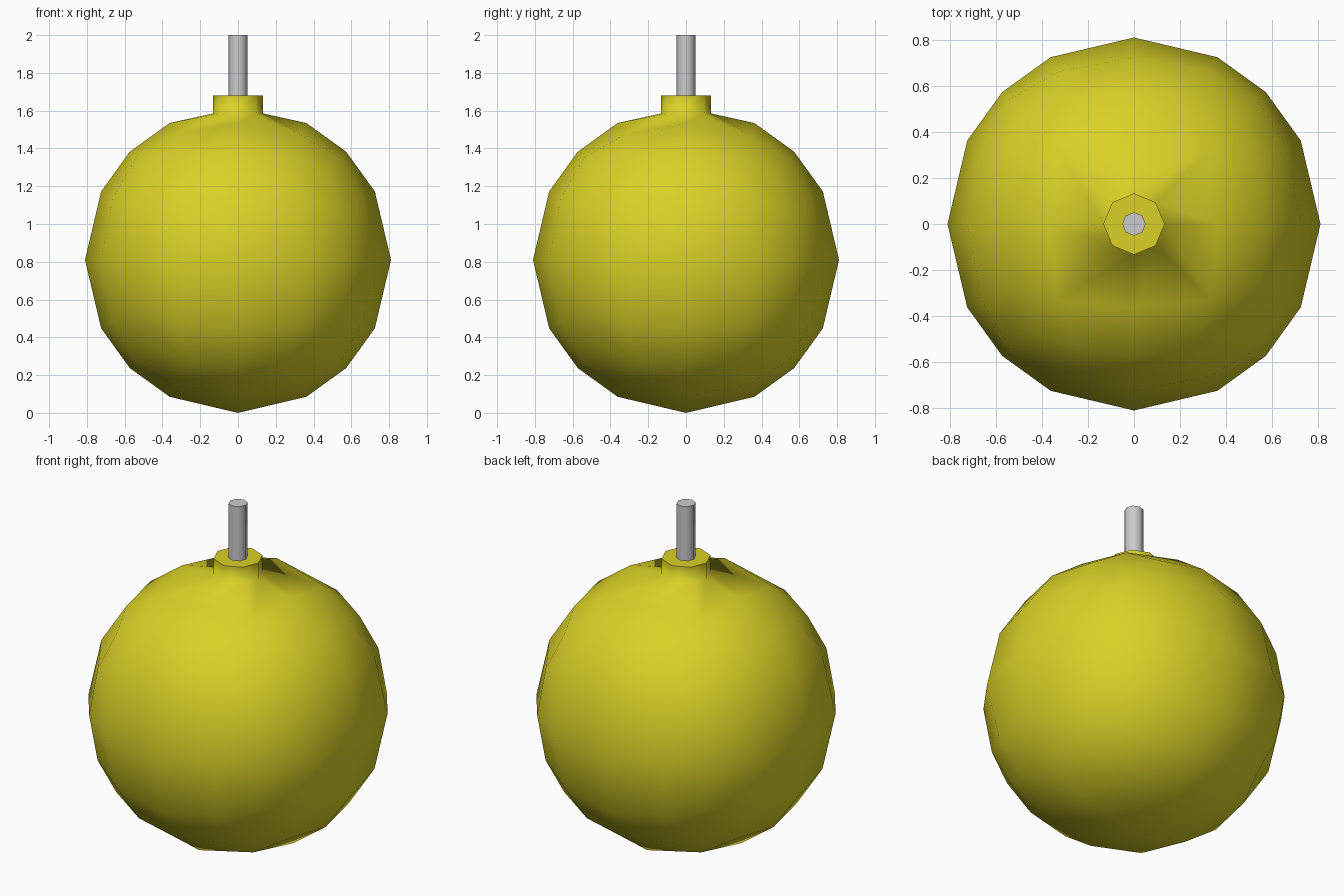
import bpy, bmesh, math
from mathutils import Vector, Matrix

if "Cube" in bpy.data.objects:
    bpy.data.objects.remove(bpy.data.objects["Cube"])

R = 0.81


def finish(bm, name, mat=None):
    bmesh.ops.recalc_face_normals(bm, faces=bm.faces)
    me = bpy.data.meshes.new(name)
    bm.to_mesh(me)
    bm.free()
    ob = bpy.data.objects.new(name, me)
    bpy.context.collection.objects.link(ob)
    if mat:
        me.materials.append(mat)
    return ob


def ring(bm, radius, z, n=8):
    return [bm.verts.new((radius * math.cos(i * math.tau / n),
                          radius * math.sin(i * math.tau / n), z)) for i in range(n)]


def skin(bm, lower, upper):
    n = len(lower)
    for i in range(n):
        j = (i + 1) % n
        bm.faces.new((lower[i], lower[j], upper[j], upper[i])).smooth = True


def flat_cap(bm, loop):
    cap = bm.faces.new(loop)
    cap.smooth = False
    for e in cap.edges:
        e.smooth = False


yellow = bpy.data.materials.new("yellow")
yellow.diffuse_color = (0.70, 0.64, 0.02, 1)
yellow.use_nodes = True
yellow.node_tree.nodes["Principled BSDF"].inputs["Base Color"].default_value = yellow.diffuse_color

# Ball: gridded cube pushed out to a sphere, opened at the top for the neck
bm = bmesh.new()
bmesh.ops.create_cube(bm, size=2)
bmesh.ops.subdivide_edges(bm, edges=bm.edges[:], cuts=3, use_grid_fill=True)
for v in bm.verts:
    v.co = v.co.normalized() * R + Vector((0, 0, R))
for f in bm.faces:
    f.smooth = True
pole = max(bm.verts, key=lambda v: v.co.z)
rim = {v for f in pole.link_faces for v in f.verts} - {pole}
rim = sorted(rim, key=lambda v: (math.atan2(v.co.y, v.co.x) + 0.01) % math.tau)
bmesh.ops.delete(bm, geom=[pole], context='VERTS')

# Neck: octagonal collar grown out of the opening
base = ring(bm, 0.133, 1.585)
top = ring(bm, 0.133, 1.68)
skin(bm, rim, base)
skin(bm, base, top)
flat_cap(bm, top)
finish(bm, "ball_with_neck", yellow)

# Rod standing in the neck
bm = bmesh.new()
low, high = ring(bm, 0.051, 1.66), ring(bm, 0.051, 2.0)
skin(bm, low, high)
flat_cap(bm, low)
flat_cap(bm, high)
finish(bm, "rod")
